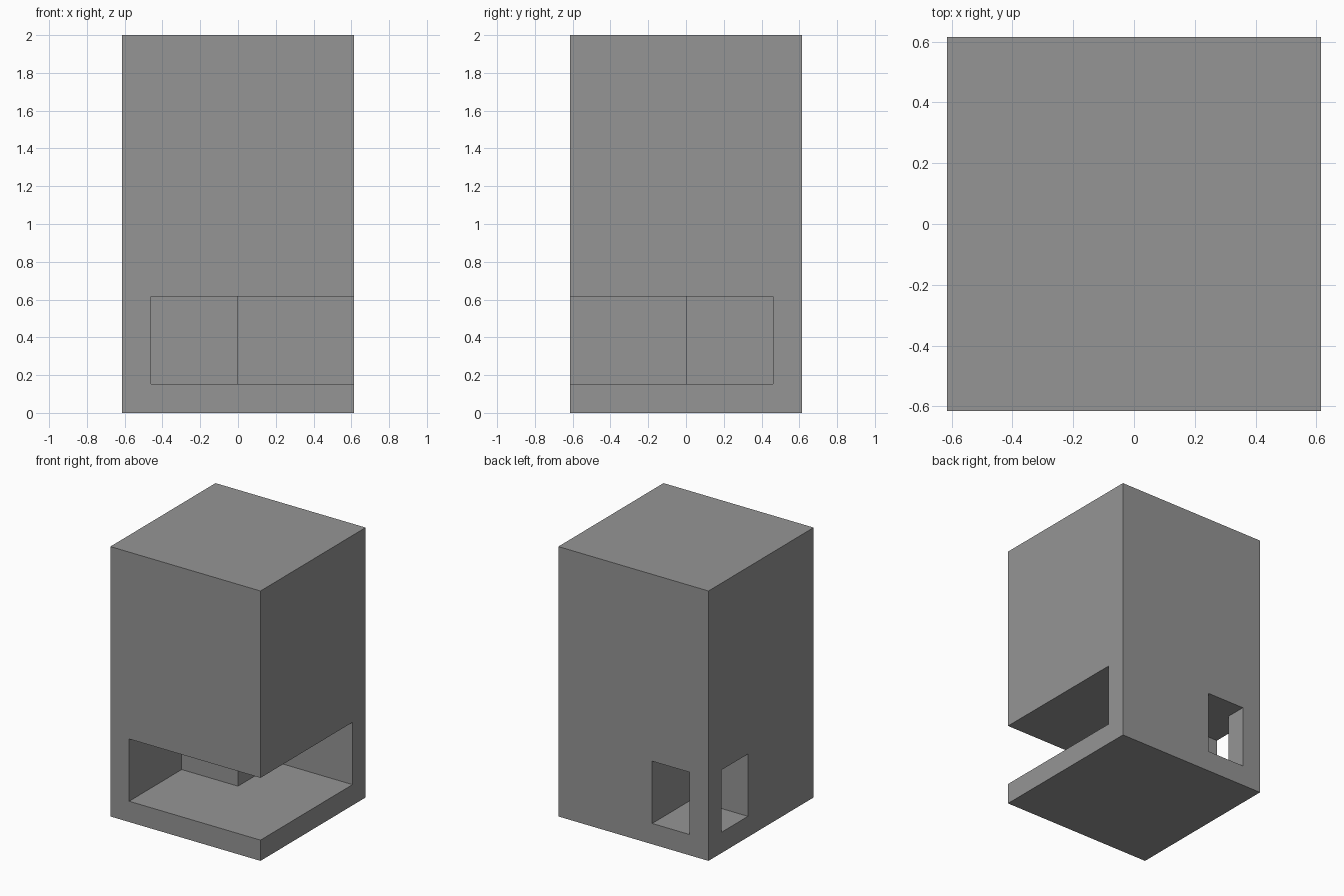
import bpy
import bmesh

cube = bpy.data.objects.get("Cube")
if cube:
    bpy.data.objects.remove(cube, do_unlink=True)

# Everything sits on a grid: 8 x 8 x 13 cells, walls one cell thick
CELL = 2 / 13

grey = bpy.data.materials.new("plain_grey")
grey.use_nodes = True
grey.diffuse_color = (0.3, 0.3, 0.3, 1)
bsdf = next(n for n in grey.node_tree.nodes if n.type == "BSDF_PRINCIPLED")
bsdf.inputs["Base Color"].default_value = (0.3, 0.3, 0.3, 1)


def prism(name, plan, bottom, top):
    """Extrude a plan outline, given in cells, between two levels."""
    bm = bmesh.new()
    face = bm.faces.new([bm.verts.new((x * CELL, y * CELL, bottom * CELL)) for x, y in plan])
    moved = bmesh.ops.extrude_face_region(bm, geom=[face])["geom"]
    bmesh.ops.translate(bm, vec=(0, 0, (top - bottom) * CELL),
                        verts=[v for v in moved if isinstance(v, bmesh.types.BMVert)])
    bmesh.ops.recalc_face_normals(bm, faces=bm.faces)
    mesh = bpy.data.meshes.new(name)
    bm.to_mesh(mesh)
    bm.free()
    mesh.materials.append(grey)
    obj = bpy.data.objects.new(name, mesh)
    bpy.context.collection.objects.link(obj)
    return obj


# Solid tower
tower = prism("tower_body", [(-4, -4), (4, -4), (4, 4), (-4, 4)], 0, 13)

# L-shaped porch, open to the front and the +x side
porch = prism("porch_cutter", [(-3, -5), (5, -5), (5, 3), (0, 3), (0, 0), (-3, 0)], 1, 4)

# Small corner room with a window in the back and one in the -x side
room = prism("corner_room_cutter", [(-5, 1), (-1, 1), (-1, 5), (-3, 5), (-3, 3), (-5, 3)], 1, 4)

# Carve both spaces out of the tower
bpy.context.view_layer.objects.active = tower
for cutter in (porch, room):
    cutter.hide_render = True
    cut = tower.modifiers.new(cutter.name, "BOOLEAN")
    cut.operation = "DIFFERENCE"
    cut.solver = "EXACT"
    cut.object = cutter
    bpy.ops.object.modifier_apply(modifier=cut.name)
    bpy.data.objects.remove(cutter, do_unlink=True)
